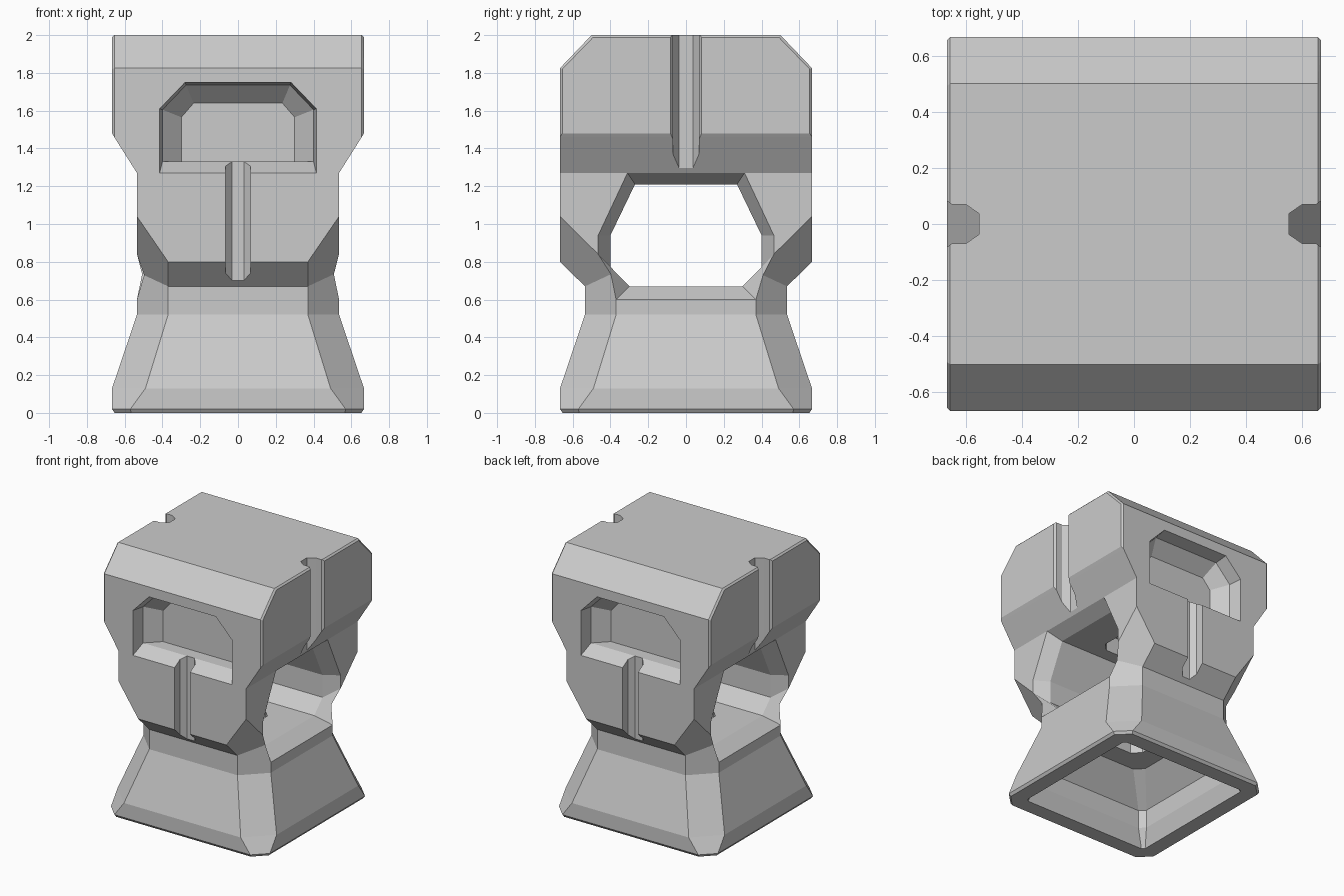
import bpy, bmesh
from itertools import product

if "Cube" in bpy.data.objects:
    bpy.data.objects.remove(bpy.data.objects["Cube"])


def to_object(bm, name):
    bmesh.ops.recalc_face_normals(bm, faces=bm.faces)
    me = bpy.data.meshes.new(name)
    bm.to_mesh(me)
    bm.free()
    ob = bpy.data.objects.new(name, me)
    bpy.context.collection.objects.link(ob)
    return ob


def hull(name, corners):
    """Convex solid from one quadrant's corners, mirrored in x and y."""
    bm = bmesh.new()
    for (x, y, z), sx, sy in product(corners, (1, -1), (1, -1)):
        bm.verts.new((x * sx, y * sy, z))
    bmesh.ops.convex_hull(bm, input=bm.verts)
    bmesh.ops.dissolve_limit(bm, angle_limit=0.005, verts=bm.verts, edges=bm.edges)
    return to_object(bm, name)


def loft(name, rings):
    """Closed solid skinned through rings of equal point count."""
    bm = bmesh.new()
    loops = [[bm.verts.new(p) for p in r] for r in rings]
    for a, b in zip(loops, loops[1:]):
        for i in range(len(a)):
            j = (i + 1) % len(a)
            bm.faces.new((a[i], a[j], b[j], b[i]))
    bm.faces.new(loops[0])
    bm.faces.new(loops[-1])
    return to_object(bm, name)


def octagon(h, c, z):
    q = [(h, -c), (h, c), (c, h), (-c, h), (-h, c), (-h, -c), (-c, -h), (c, -h)]
    return [(x, y, z) for x, y in q]


def both(half):
    """Complete a symmetric outline from its right half."""
    return half + [(-u, v) for u, v in reversed(half)]


def combine(target, other, op):
    m = target.modifiers.new(op, 'BOOLEAN')
    m.operation, m.object, m.solver = op, other, 'EXACT'
    bpy.context.view_layer.objects.active = target
    bpy.ops.object.modifier_apply(modifier=m.name)
    bpy.data.objects.remove(other)


# Flared base and neck
tower = loft("carved_tower", [octagon(.653, .565, 0), octagon(.667, .57, .02),
                              octagon(.667, .49, .13), octagon(.535, .37, .52),
                              octagon(.535, .37, .92)])

# Middle body with cut lower corners
combine(tower, hull("body", [(.535, .667, 1.35), (.535, .667, 1.04), (.37, .667, .8),
                             (.37, .535, .67), (.535, .292, .67)]), 'UNION')

# Wide head with chamfered top and tapered underside
combine(tower, hull("head", [(.535, .667, 1.27), (.655, .667, 1.46), (.667, .655, 1.48),
                             (.655, .667, 1.825), (.667, .655, 1.82),
                             (.655, .5, 2), (.667, .492, 1.988)]), 'UNION')

# Side-to-side tunnel with flared mouths
inner = both([(.27, 1.21), (.40, .94), (.40, .77), (.30, .67)])
outer = both([(.31, 1.27), (.465, .94), (.465, .84), (.37, .60)])
wide = [(1.5 * b[0] - .5 * a[0], 1.5 * b[1] - .5 * a[1]) for a, b in zip(inner, outer)]
sections = [(-.60, wide), (-.535, outer), (-.43, inner), (.43, inner), (.535, outer), (.60, wide)]
combine(tower, loft("tunnel", [[(x, u, v) for u, v in s] for x, s in sections]), 'DIFFERENCE')

# Hollow underside, and the small shaft through floor and ceiling
combine(tower, loft("hollow", [octagon(.55, .53, -.05), octagon(.535, .515, .01),
                               octagon(.50, .46, .13), octagon(.50, .46, .27),
                               octagon(.33, .27, .46)]), 'DIFFERENCE')
combine(tower, loft("shaft", [octagon(.17, .11, .40), octagon(.17, .11, 1.34)]), 'DIFFERENCE')

# Front and back: stepped recess with a slot below it
mouth = both([(.415, 1.27), (.415, 1.61), (.28, 1.75)])
step = both([(.40, 1.33), (.40, 1.605), (.275, 1.735)])
back = both([(.30, 1.33), (.30, 1.565), (.235, 1.64)])
lip = [(2 * a[0] - b[0], 2 * a[1] - b[1]) for a, b in zip(mouth, step)]
slot = both([(.065, .70), (.065, .605), (.032, .567)])
for s in (-1, 1):
    combine(tower, loft("recess", [[(x, s * y, z) for x, z in ring] for y, ring in
                                   ((.767, lip), (.667, mouth), (.567, step), (.47, back))]), 'DIFFERENCE')
    combine(tower, loft("slot", [[(x, s * y, z) for x, y in slot] for z in (.64, 1.40)]), 'DIFFERENCE')

# Side grooves down the head, with eased outer edges
groove = both([(.10, .69), (.07, .65), (.07, .60), (.037, .552)])
for s in (-1, 1):
    combine(tower, loft("groove", [[(s * x, y, z) for y, x in groove] for z in (1.2, 2.1)]), 'DIFFERENCE')
